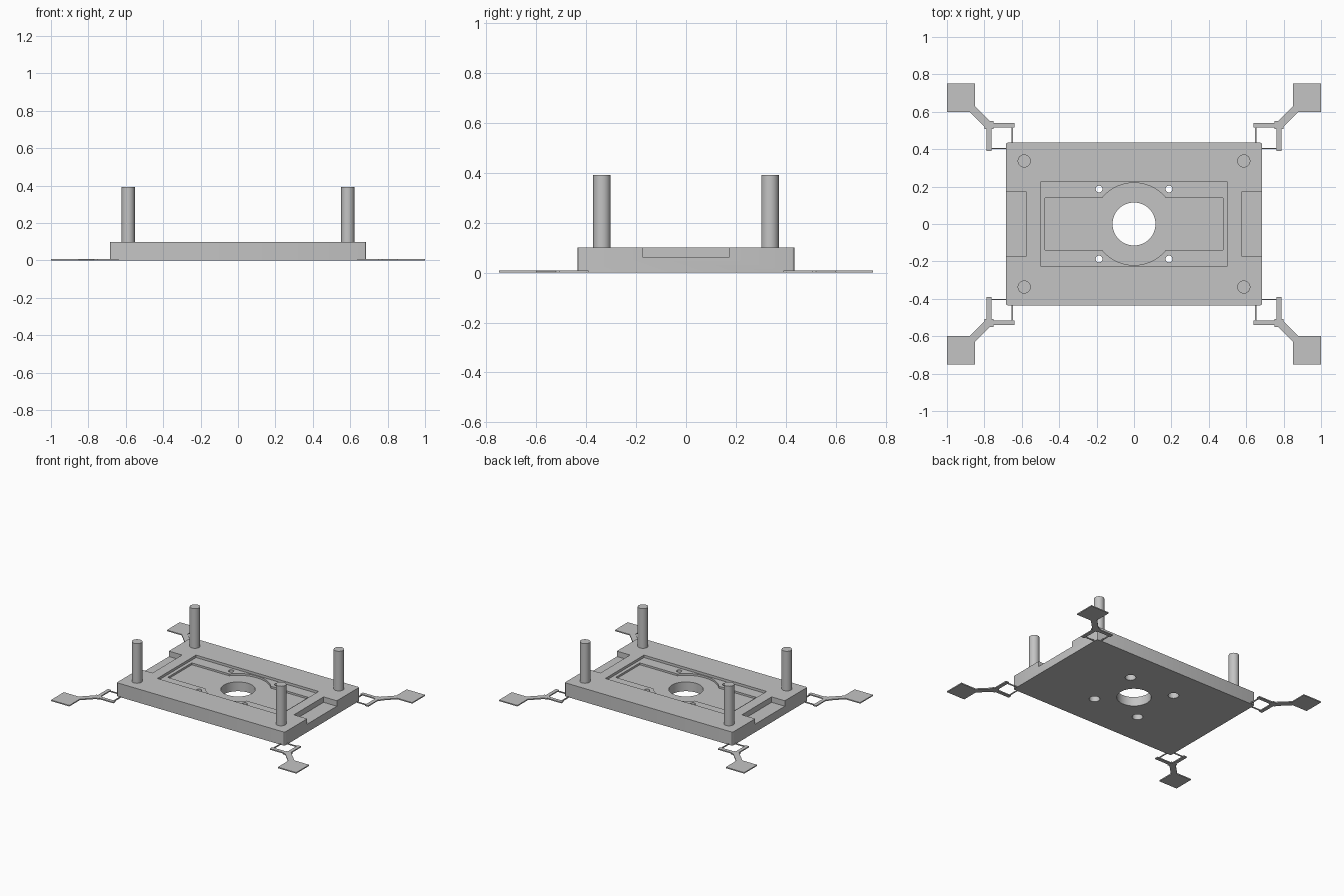
import bpy, bmesh, math
from mathutils import Matrix

old = bpy.data.objects.get("Cube")
if old:
    bpy.data.objects.remove(old, do_unlink=True)

GREY = (0.55, 0.55, 0.55, 1)
mat = bpy.data.materials.new("light grey")
mat.use_nodes = True
mat.diffuse_color = GREY
mat.node_tree.nodes["Principled BSDF"].inputs["Base Color"].default_value = GREY


def finish(name, bm, smooth=False):
    bmesh.ops.recalc_face_normals(bm, faces=bm.faces)
    mesh = bpy.data.meshes.new(name)
    bm.to_mesh(mesh)
    bm.free()
    mesh.materials.append(mat)
    ob = bpy.data.objects.new(name, mesh)
    bpy.context.collection.objects.link(ob)
    if smooth:
        shade(ob)
    return ob


def select(ob):
    bpy.ops.object.select_all(action="DESELECT")
    ob.select_set(True)
    bpy.context.view_layer.objects.active = ob


def shade(ob):
    select(ob)
    bpy.ops.object.shade_smooth_by_angle(angle=math.radians(30))


def add_box(bm, x0, x1, y0, y1, z0, z1):
    m = Matrix.Translation(((x0 + x1) / 2, (y0 + y1) / 2, (z0 + z1) / 2))
    m = m @ Matrix.Diagonal((abs(x1 - x0), abs(y1 - y0), z1 - z0, 1))
    return bmesh.ops.create_cube(bm, size=1, matrix=m)["verts"]


def add_cylinder(bm, x, y, r, z0, z1, sides=48):
    bmesh.ops.create_cone(bm, cap_ends=True, segments=sides, radius1=r, radius2=r,
                          depth=z1 - z0, matrix=Matrix.Translation((x, y, (z0 + z1) / 2)))


def cut(target, add, *args):
    bm = bmesh.new()
    add(bm, *args)
    cutter = finish("cutter", bm)
    cutter.hide_render = True
    mod = target.modifiers.new("cut", "BOOLEAN")
    mod.operation = "DIFFERENCE"
    mod.solver = "EXACT"
    mod.object = cutter
    select(target)
    bpy.ops.object.modifier_apply(modifier=mod.name)
    bpy.data.objects.remove(cutter, do_unlink=True)


TOP = 0.1
FLOOR = 0.068
CORNERS = [(sx, sy) for sx in (-1, 1) for sy in (-1, 1)]

# Base plate with slightly eased upright corners
bm = bmesh.new()
add_box(bm, -0.685, 0.685, -0.435, 0.435, 0, TOP)
upright = [e for e in bm.edges if abs(e.verts[0].co.z - e.verts[1].co.z) > 0.05]
bmesh.ops.bevel(bm, geom=upright, offset=0.01, segments=3, affect="EDGES", profile=0.5)
plate = finish("base_plate", bm)

# Stepped recess, round seat and centre opening
cut(plate, add_box, -0.5, 0.5, -0.225, 0.225, 0.082, 0.2)
cut(plate, add_box, -0.475, 0.475, -0.14, 0.14, FLOOR, 0.2)
cut(plate, add_cylinder, 0, 0, 0.22, FLOOR, 0.2, 64)
cut(plate, add_cylinder, 0, 0, 0.115, -0.1, 0.2)

# Side notches
for s in (-1, 1):
    cut(plate, add_box, s * 0.577, s * 0.8, -0.173, 0.173, 0.06, 0.2)

# Screw holes, counterbored from underneath
for sx, sy in CORNERS:
    cut(plate, add_cylinder, sx * 0.187, sy * 0.187, 0.018, -0.1, 0.2, 24)
    cut(plate, add_cylinder, sx * 0.187, sy * 0.187, 0.036, -0.1, 0.05, 32)
shade(plate)

# Corner posts
for i, (sx, sy) in enumerate(CORNERS):
    bm = bmesh.new()
    add_cylinder(bm, sx * 0.587, sy * 0.337, 0.035, TOP - 0.01, 0.392)
    finish(f"corner_post_{i + 1}", bm, True)

# Thin corner tabs: bracket, fine links, diagonal arm and square pad
THICK = 0.008
for i, (sx, sy) in enumerate(CORNERS):
    bm = bmesh.new()
    for x0, x1, y0, y1 in (
        (0.85, 1.0, 0.6, 0.75),
        (0.762, 0.788, 0.39, 0.54),
        (0.638, 0.788, 0.515, 0.541),
        (0.752, 0.8, 0.507, 0.55),
        (0.648, 0.654, 0.43, 0.52),
        (0.68, 0.77, 0.4, 0.406),
    ):
        add_box(bm, x0, x1, y0, y1, 0, THICK)
    arm = add_box(bm, -0.08, 0.08, -0.021, 0.021, 0, THICK)
    bmesh.ops.transform(bm, verts=arm, matrix=Matrix.Translation((0.826, 0.576, 0))
                        @ Matrix.Rotation(math.pi / 4, 4, "Z"))
    bmesh.ops.scale(bm, vec=(sx, sy, 1), verts=bm.verts)
    finish(f"corner_tab_{i + 1}", bm)
